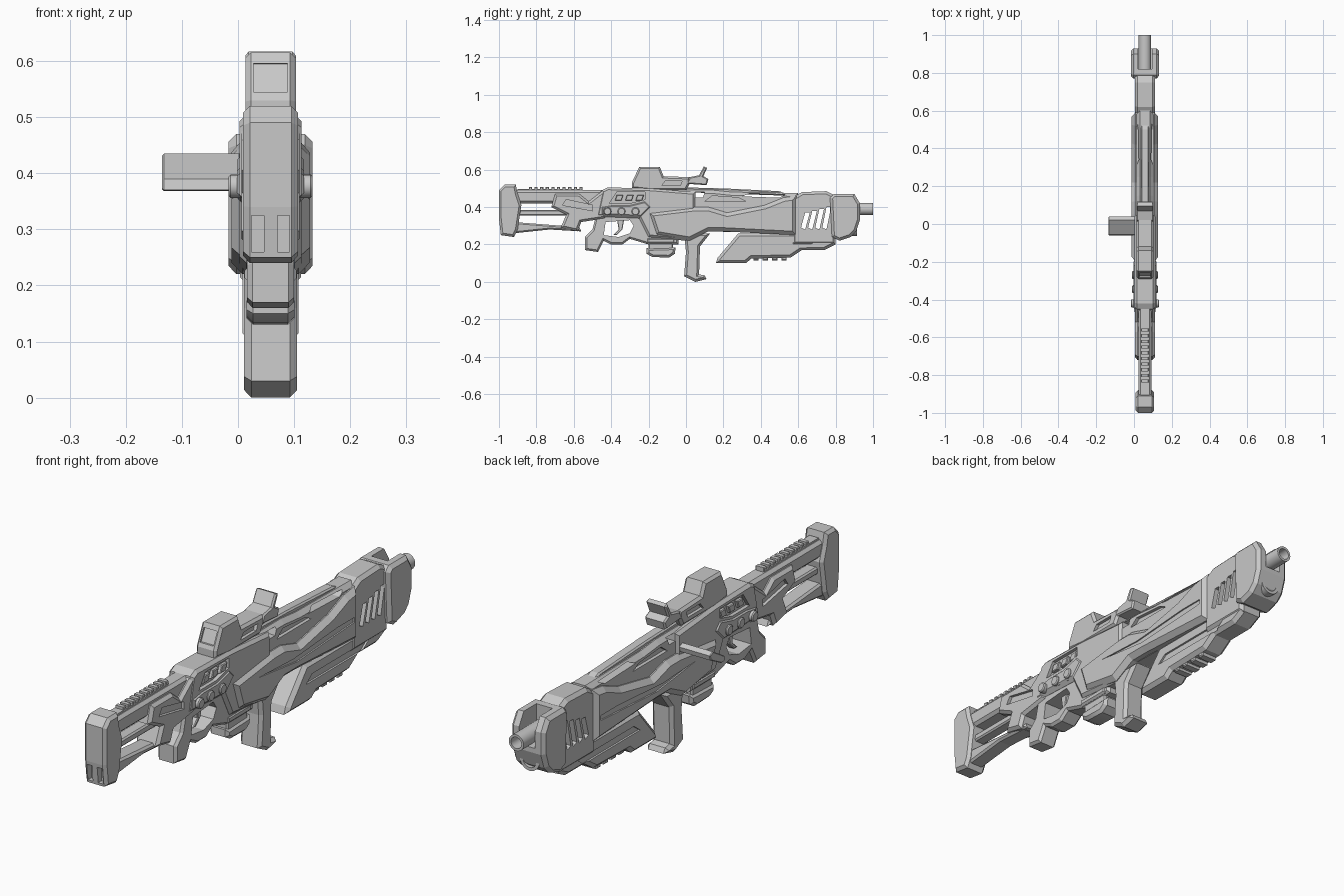
import bpy, bmesh, math
from mathutils import Vector

cube = bpy.data.objects.get("Cube")
if cube:
    bpy.data.objects.remove(cube, do_unlink=True)

# Single material
GREY = .58
grey = bpy.data.materials.new("plain grey")
grey.use_nodes = True
grey.diffuse_color = (GREY, GREY, GREY, 1)
for node in grey.node_tree.nodes:
    if node.type == "BSDF_PRINCIPLED":
        node.inputs["Base Color"].default_value = (GREY, GREY, GREY, 1)
        node.inputs["Roughness"].default_value = .6

CENTRE = .058  # the body sits beside the origin because of the side handle


def finish(name, bm):
    """Turn a bmesh into a named grey object."""
    bmesh.ops.recalc_face_normals(bm, faces=bm.faces[:])
    mesh = bpy.data.meshes.new(name)
    bm.to_mesh(mesh)
    bm.free()
    mesh.materials.append(grey)
    obj = bpy.data.objects.new(name, mesh)
    bpy.context.collection.objects.link(obj)
    return obj


def prism(name, outline, half, chamfer=0, centre=CENTRE):
    """Extrude a side outline (y, z) across x and chamfer its rims."""
    bm = bmesh.new()
    caps = []
    for x in (centre - half, centre + half):
        ring = [bm.verts.new((x, y, z)) for y, z in outline]
        caps.append(bm.faces.new(ring))
    left, right = (list(cap.verts) for cap in caps)
    for i in range(len(outline)):
        j = (i + 1) % len(outline)
        bm.faces.new((left[i], left[j], right[j], right[i]))
    bmesh.ops.recalc_face_normals(bm, faces=bm.faces[:])
    if chamfer:
        rims = [edge for cap in caps for edge in cap.edges]
        bmesh.ops.bevel(bm, geom=rims, offset=chamfer, segments=1,
                        affect="EDGES", clamp_overlap=True)
    return finish(name, bm)


def box(y0, y1, z0, z1):
    return [(y0, z0), (y1, z0), (y1, z1), (y0, z1)]


def cut(obj, outline, half=.2, centre=CENTRE):
    """Remove a prism from an object and discard the cutter."""
    cutter = prism("cutter", outline, half, 0, centre)
    cutter.hide_render = True
    mod = obj.modifiers.new("opening", "BOOLEAN")
    mod.operation = "DIFFERENCE"
    mod.solver = "EXACT"
    mod.object = cutter
    bpy.context.view_layer.objects.active = obj
    bpy.ops.object.modifier_apply(modifier=mod.name)
    bpy.data.objects.remove(cutter, do_unlink=True)


def groove(obj, outline, side, depth=.015):
    """Cut a shallow recess into both sides."""
    for sign in (-1, 1):
        cut(obj, outline, depth, CENTRE + sign * side)


def smooth(obj):
    bpy.ops.object.select_all(action="DESELECT")
    obj.select_set(True)
    bpy.context.view_layer.objects.active = obj
    bpy.ops.object.shade_smooth_by_angle()


def tube(name, y0, y1, z, outer, inner):
    """Hollow barrel along y, closed deep inside."""
    bm = bmesh.new()
    deep = y1 - (y1 - y0) * .8
    profile = [(0, y0), (outer, y0), (outer, y1), (inner, y1), (inner, deep), (0, deep)]
    verts = [bm.verts.new((CENTRE + r, y, z)) for r, y in profile]
    edges = [bm.edges.new(pair) for pair in zip(verts, verts[1:])]
    bmesh.ops.spin(bm, geom=verts + edges, cent=(CENTRE, 0, z), axis=(0, 1, 0),
                   angle=math.tau, steps=24, use_duplicate=False)
    bmesh.ops.remove_doubles(bm, verts=bm.verts[:], dist=.0001)
    smooth(finish(name, bm))


def button(name, y, z, radius, half):
    """Round pin running through the receiver."""
    steps = [math.tau * i / 16 for i in range(16)]
    ring = [(y + radius * math.cos(a), z + radius * math.sin(a)) for a in steps]
    smooth(prism(name, ring, half, .004))


# Stock: butt plate, struts and rear body
butt = prism("butt_plate", [(-1, .34), (-1, .49), (-.97, .52), (-.91, .52), (-.9, .47),
             (-.88, .41), (-.9, .28), (-.92, .24), (-.99, .25)], .049, .012)
for sign in (-1, 1):
    cut(butt, box(-1.1, -.97, .26, .325), .011, CENTRE + sign * .023)
prism("stock_top_strut", [(-.92, .42), (-.7, .42), (-.45, .4), (-.45, .49), (-.92, .49)], .035, .012)
prism("stock_middle_strut", box(-.91, -.6, .355, .385), .025, .006)
prism("stock_lower_strut", [(-.92, .32), (-.66, .3), (-.6, .36), (-.56, .27), (-.73, .28),
      (-.92, .26)], .035, .008)
rear = prism("stock_body", [(-.72, .4), (-.7, .47), (-.57, .47), (-.52, .43), (-.43, .5),
             (-.43, .34), (-.56, .32), (-.58, .27), (-.67, .29), (-.64, .36)], .052, .012)
groove(rear, [(-.66, .41), (-.5, .38), (-.5, .41), (-.64, .44)], .054)
prism("stock_rail", box(-.9, -.56, .48, .497), .02)
for i in range(10):
    start = -.84 + i * .03
    prism("stock_rail_tooth", box(start, start + .017, .49, .508), .02, .003)

# Receiver with raised control panel, pins and trigger
receiver = prism("receiver", [(-.48, .35), (-.45, .49), (-.42, .505), (-.2, .5), (.05, .48),
                 (.05, .3), (0, .22), (-.2, .24), (-.25, .34)], .055, .012)
groove(receiver, [(-.41, .42), (-.37, .48), (-.22, .48), (-.22, .44), (-.3, .42)], .055)
prism("panel_rim", [(-.45, .36), (-.45, .4), (-.39, .41), (-.3, .41), (-.22, .43), (-.19, .4),
      (-.24, .35)], .06, .006)
for i in range(3):
    start = -.38 + i * .055
    prism("panel_key", [(start, .435), (start + .035, .435), (start + .045, .465),
          (start + .01, .465)], .053, .003)
for name, y, half in (("rear_pin", -.42, .075), ("middle_pin", -.345, .068), ("front_pin", -.27, .068)):
    button(name, y, .377, .021, half)

guard = prism("grip_and_trigger_guard", [(-.48, .36), (-.5, .28), (-.54, .24), (-.54, .17),
              (-.47, .16), (-.44, .22), (-.4, .2), (-.34, .2), (-.3, .23), (-.2, .2),
              (-.04, .2), (-.04, .36)], .042, .01)
cut(guard, [(-.44, .25), (-.43, .32), (-.3, .33), (-.28, .3), (-.3, .26), (-.36, .24)])
prism("trigger", [(-.37, .34), (-.36, .28), (-.39, .25), (-.37, .25), (-.34, .28), (-.33, .34)], .015, .003)

# Magazine pod beneath the receiver
prism("magazine_neck", box(-.2, -.07, .17, .23), .035, .006)
smooth(prism("magazine_pod", [(-.21, .18), (-.21, .15), (-.18, .133), (-.09, .13), (-.06, .15),
             (-.055, .185)], .043, .012))
prism("magazine_collar", box(-.21, -.06, .205, .235), .046, .008)

# Forward body: upper shell, top rail and flared side armour
upper = prism("upper_body", [(-.2, .3), (-.2, .49), (.15, .49), (.25, .48), (.6, .475), (.6, .26),
              (.1, .27)], .045, .018)
cut(upper, [(.03, .45), (.05, .48), (.1, .48), (.09, .45)])
cut(upper, [(.3, .457), (.34, .473), (.53, .467), (.5, .45)])
groove(upper, [(.1, .43), (.14, .46), (.28, .45), (.32, .43)], .046)
prism("top_rail", [(-.02, .48), (0, .505), (.2, .5), (.5, .485), (.56, .46)], .022, .006)
armour = prism("side_armour", [(-.2, .37), (.05, .4), (.12, .4), (.22, .37), (.42, .41), (.52, .45),
               (.59, .46), (.59, .25), (.2, .27), (.12, .27), (.02, .22), (-.16, .25)], .07, .02)
groove(armour, [(-.05, .34), (.17, .33), (.45, .35), (.56, .35), (.56, .33), (.2, .31)], .072, .008)

# Vented handguard and muzzle housing
hand = prism("vented_handguard", [(.57, .2), (.57, .45), (.62, .48), (.75, .485), (.8, .46), (.8, .2)],
             .054, .014)
for i in range(4):
    low = .615 + i * .038
    top = .37 + i * .01
    cut(hand, [(low, .29), (low + .022, .28), (low + .047, top), (low + .022, top)])
muzzle = prism("muzzle_housing", [(.78, .24), (.77, .45), (.79, .47), (.9, .47), (.93, .42),
               (.93, .33), (.91, .27), (.88, .24), (.82, .22)], .075, .014)
cut(muzzle, box(.82, 1, .35, .6), .036)
tube("upper_barrel", .77, 1, .39, .033, .023)
tube("lower_barrel", .78, .915, .288, .043, .03)

# Underbarrel shroud with teeth
under = prism("underbarrel_shroud", [(.16, .1), (.17, .13), (.28, .26), (.8, .26), (.8, .2), (.74, .17),
              (.62, .17), (.56, .13), (.35, .125), (.32, .1)], .05, .015)
groove(under, [(.28, .18), (.32, .21), (.68, .21), (.64, .18)], .052, .01)
for i in range(4):
    start = .36 + i * .05
    prism("shroud_tooth", box(start, start + .028, .115, .14), .035, .004)

# Foregrip
prism("foregrip", [(-.01, .26), (0, .16), (-.01, .03), (.05, 0), (.11, .015), (.1, .035), (.07, .04),
      (.075, .19), (.13, .26)], .047, .014)

# Sight with rear window and front shield
sight = prism("sight_body", [(-.29, .5), (-.29, .53), (-.25, .615), (-.14, .615), (-.12, .565),
              (.02, .56), (.02, .525), (0, .49), (-.2, .49)], .045, .01)
cut(sight, [(-.32, .545), (-.275, .545), (-.25, .595), (-.3, .6)], .03)
groove(sight, [(-.13, .515), (-.11, .54), (-.02, .54), (-.03, .515)], .047)
prism("sight_front_shield", [(0, .525), (.02, .56), (.07, .57), (.095, .617), (.113, .61),
      (.093, .565), (.12, .55), (.11, .517)], .045, .006)

# Charging handle reaching out to the right side
prism("charging_handle", [(-.06, .37), (-.055, .39), (.02, .435), (.04, .425), (.035, .405),
      (-.035, .368)], .07, .003, -.065)
